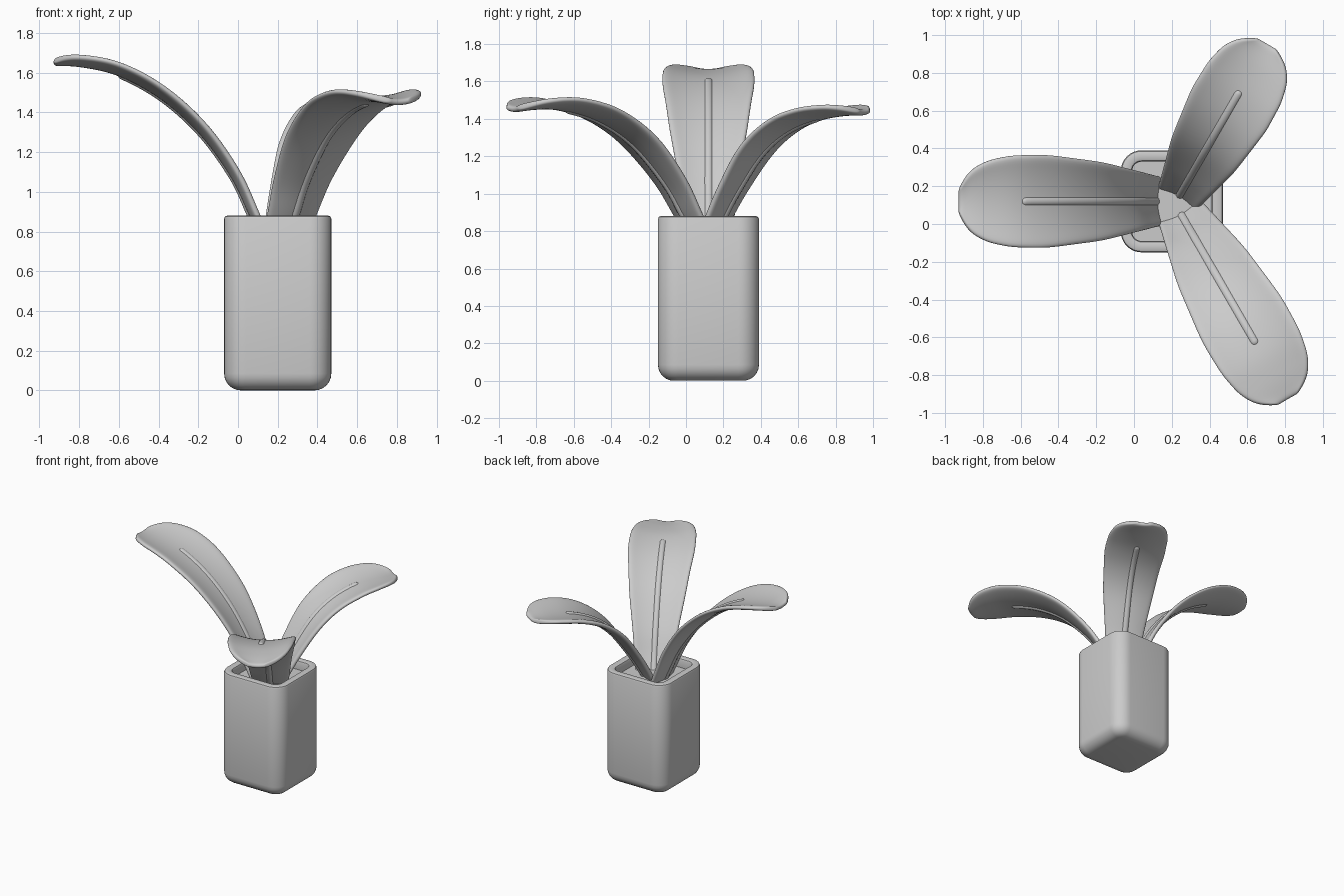
import bpy, bmesh, math
from mathutils import Vector

if "Cube" in bpy.data.objects:
    bpy.data.objects.remove(bpy.data.objects["Cube"])

grey = bpy.data.materials.new("plain grey")
grey.use_nodes = True
grey.diffuse_color = (0.6, 0.6, 0.6, 1)
grey.node_tree.nodes["Principled BSDF"].inputs["Base Color"].default_value = grey.diffuse_color

POT_X, POT_Y, HALF, CORNER, HEIGHT = 0.2, 0.12, 0.27, 0.11, 0.88


def finish(name, bm, angle=40):
    bmesh.ops.recalc_face_normals(bm, faces=bm.faces)
    mesh = bpy.data.meshes.new(name)
    bm.to_mesh(mesh)
    bm.free()
    obj = bpy.data.objects.new(name, mesh)
    bpy.context.collection.objects.link(obj)
    mesh.materials.append(grey)
    bpy.ops.object.select_all(action="DESELECT")
    obj.select_set(True)
    bpy.context.view_layer.objects.active = obj
    bpy.ops.object.shade_smooth_by_angle(angle=math.radians(angle))
    return obj


def bridge(bm, rings):
    for a, b in zip(rings, rings[1:]):
        n = len(a)
        for i in range(n):
            bm.faces.new((a[i], a[(i + 1) % n], b[(i + 1) % n], b[i]))


def rounded_ring(bm, inset, z, steps=8):
    """Rounded square loop, pulled in by inset."""
    radius = max(CORNER - inset, 0.03)
    mid = HALF - inset - radius
    ring = []
    for k, (sx, sy) in enumerate(((1, 1), (-1, 1), (-1, -1), (1, -1))):
        for s in range(steps + 1):
            a = math.pi / 2 * (k + s / steps)
            ring.append(bm.verts.new((POT_X + sx * mid + radius * math.cos(a),
                                      POT_Y + sy * mid + radius * math.sin(a), z)))
    return ring


def smooth_sample(points, t):
    """Catmull-Rom through the points, t from 0 to 1."""
    p = [Vector(q) for q in points]
    p = [2 * p[0] - p[1]] + p + [2 * p[-1] - p[-2]]
    f = t * (len(points) - 1)
    i = min(int(f), len(points) - 2)
    f -= i
    a, b, c, d = p[i:i + 4]
    return 0.5 * (2 * b + (c - a) * f + (2 * a - 5 * b + 4 * c - d) * f ** 2
                  + (3 * b - a - 3 * c + d) * f ** 3)


# Pot: rounded base, straight wall, soft rim, recessed inside
bm = bmesh.new()
fillet = 0.085
profile = []
for s in range(7):
    a = math.pi / 2 * s / 6
    profile.append((fillet * (1 - math.sin(a)), fillet * (1 - math.cos(a))))
profile += [(0, HEIGHT - 0.015), (0.005, HEIGHT - 0.004), (0.015, HEIGHT),
            (0.045, HEIGHT), (0.055, HEIGHT - 0.004), (0.06, HEIGHT - 0.015), (0.06, 0.81)]
rings = [rounded_ring(bm, inset, z) for inset, z in profile]
bridge(bm, rings)
bm.faces.new(rings[0])
bm.faces.new(rings[-1])
finish("pot", bm)

# Half width along a leaf, as (share of reach, width)
WIDTHS = ((0, 0.13), (0.3, 0.21), (0.58, 0.25), (0.75, 0.245), (0.87, 0.215),
          (0.94, 0.165), (0.98, 0.11), (1, 0.06))


def half_width(share):
    for (a, wa), (b, wb) in zip(WIDTHS, WIDTHS[1:]):
        if share <= b:
            return wa + (wb - wa) * (share - a) / (b - a)
    return WIDTHS[-1][1]


def make_leaf(name, root, degrees, path, scale, rib_reach):
    angle = math.radians(degrees)
    out = Vector((math.cos(angle), math.sin(angle), 0))
    side = Vector((-out.y, out.x, 0))
    base = Vector((root[0], root[1], 0))
    reach = path[-1][0]

    def centre(t):
        r, z = smooth_sample(path, t)
        return base + out * r + Vector((0, 0, z)), r

    # Blade: cupped sheet, thickened and smoothed
    bm = bmesh.new()
    rows, cols = 24, 8
    grid = []
    for i in range(rows + 1):
        t = i / rows
        point, r = centre(t)
        along = (centre(min(t + 0.01, 1))[0] - centre(max(t - 0.01, 0))[0]).normalized()
        up = along.cross(side).normalized()
        w = half_width(max(r, 0) / reach) * scale
        row = []
        for j in range(cols + 1):
            v = 2 * j / cols - 1
            lift = 0.045 * v * v * w / 0.25
            row.append(bm.verts.new(point + side * v * w + up * lift))
        grid.append(row)
    for a, b in zip(grid, grid[1:]):
        for j in range(cols):
            bm.faces.new((a[j], a[j + 1], b[j + 1], b[j]))
    blade = finish(name, bm, 80)
    solid = blade.modifiers.new("thickness", "SOLIDIFY")
    solid.thickness = 0.034
    solid.offset = 0
    sub = blade.modifiers.new("smooth", "SUBSURF")
    sub.levels = sub.render_levels = 2

    # Midrib: round tube with a domed end
    bm = bmesh.new()
    samples = [centre(i / 60) for i in range(61)]
    spine = [p for p, r in samples if r <= rib_reach]
    rings = []
    stations = [(p, 1) for p in spine]
    tip_dir = (spine[-1] - spine[-2]).normalized()
    for s in range(1, 5):
        a = math.pi / 2 * s / 4.2
        stations.append((spine[-1] + tip_dir * 0.027 * math.sin(a), math.cos(a)))
    for i, (p, size) in enumerate(stations):
        q, o = stations[min(i + 1, len(stations) - 1)][0], stations[max(i - 1, 0)][0]
        up = (q - o).normalized().cross(side).normalized()
        ring = []
        for k in range(12):
            a = math.tau * k / 12
            ring.append(bm.verts.new(p + (side * math.cos(a) + up * math.sin(a)) * 0.027 * size))
        rings.append(ring)
    bridge(bm, rings)
    bm.faces.new(rings[0])
    bm.faces.new(rings[-1])
    finish(name + "_midrib", bm, 60)


# Three arching leaves, given by reach and height along each centre line
make_leaf("right_leaf", (0.12, 0.12), 180,
          ((0, 0.78), (0.05, 0.89), (0.14, 1.08), (0.3, 1.3), (0.5, 1.48),
           (0.72, 1.6), (0.92, 1.645), (1.05, 1.65)), 1, 0.7)
make_leaf("back_leaf", (0.24, 0.15), 60,
          ((0, 0.78), (0.06, 0.89), (0.14, 1.02), (0.28, 1.21), (0.43, 1.33),
           (0.6, 1.4), (0.78, 1.43), (0.93, 1.435)), 0.92, 0.63)
make_leaf("front_leaf", (0.25, 0.05), -60,
          ((0, 0.78), (0.07, 0.89), (0.18, 1.06), (0.38, 1.27), (0.6, 1.4),
           (0.82, 1.46), (0.99, 1.465), (1.13, 1.45)), 0.98, 0.79)
